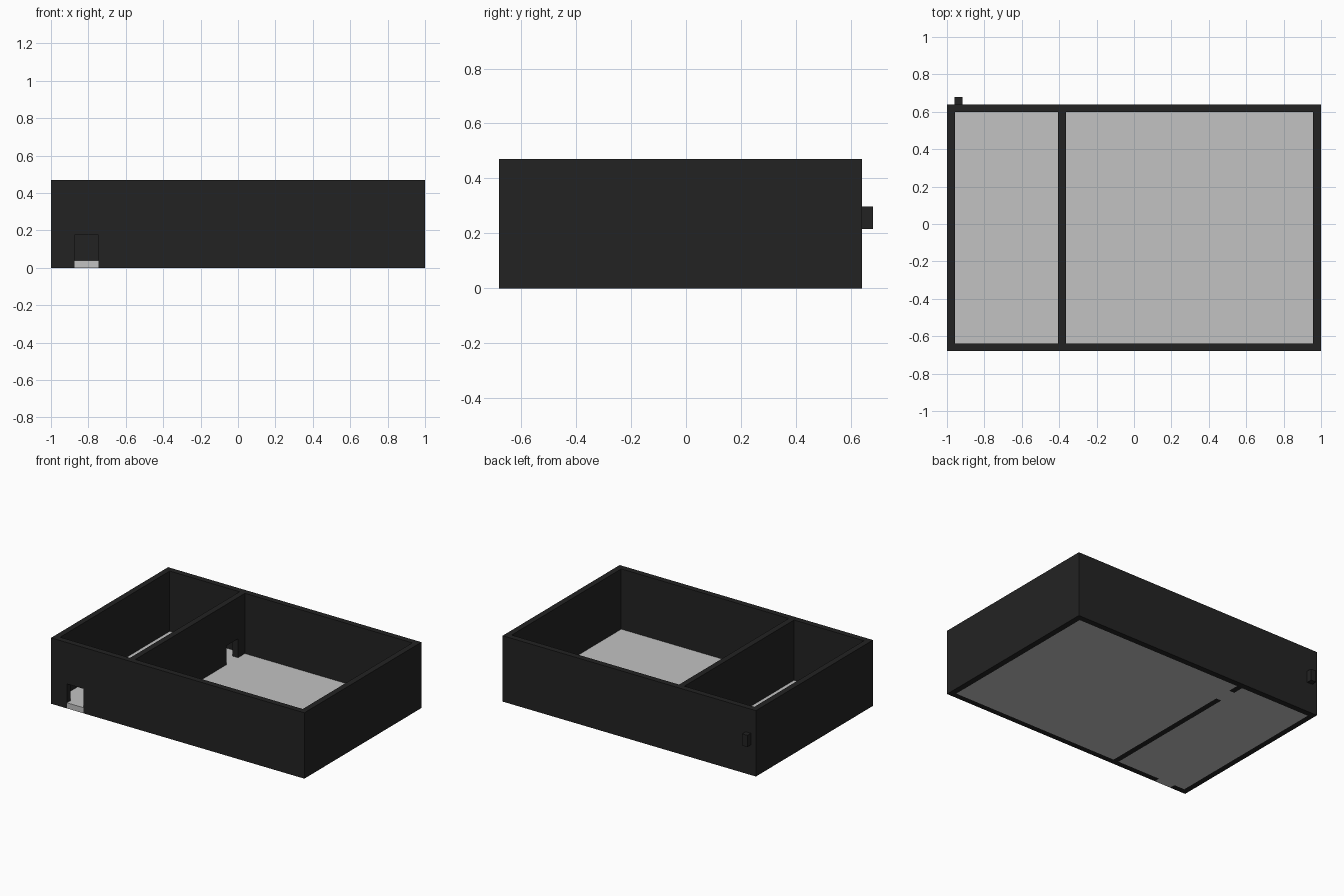
import bpy
import bmesh
from mathutils import Vector

if "Cube" in bpy.data.objects:
    bpy.data.objects.remove(bpy.data.objects["Cube"], do_unlink=True)


def make_material(name, value):
    mat = bpy.data.materials.new(name)
    colour = (value, value, value, 1.0)
    mat.diffuse_color = colour
    mat.use_nodes = True
    bsdf = next(n for n in mat.node_tree.nodes if n.type == 'BSDF_PRINCIPLED')
    bsdf.inputs["Base Color"].default_value = colour
    return mat


charcoal = make_material("charcoal", 0.0165)
light_grey = make_material("light grey", 0.54)

# Shared dimensions
X0, X1 = -1.0, 1.0
Y0, Y1 = -0.68, 0.64
H = 0.47             # wall height
T = 0.042            # wall thickness
FLOOR = 0.04         # floor thickness
DOOR_H = 0.175
DIV0, DIV1 = -0.406, -0.364      # divider faces
FRONT_DOOR = (-0.875, -0.745)    # along x
INNER_DOOR = (0.39, 0.52)        # along y


def extrude(name, points, direction, mat):
    """Extrude a flat outline along a vector into a closed solid."""
    bm = bmesh.new()
    face = bm.faces.new([bm.verts.new(p) for p in points])
    ext = bmesh.ops.extrude_face_region(bm, geom=[face])
    verts = [g for g in ext["geom"] if isinstance(g, bmesh.types.BMVert)]
    bmesh.ops.translate(bm, verts=verts, vec=Vector(direction))
    bmesh.ops.recalc_face_normals(bm, faces=bm.faces)
    mesh = bpy.data.meshes.new(name)
    bm.to_mesh(mesh)
    bm.free()
    mesh.materials.append(mat)
    obj = bpy.data.objects.new(name, mesh)
    bpy.context.collection.objects.link(obj)
    return obj


def box(name, x, y, z, mat):
    points = [(x[0], y[0], z[0]), (x[1], y[0], z[0]),
              (x[1], y[1], z[0]), (x[0], y[1], z[0])]
    return extrude(name, points, (0, 0, z[1] - z[0]), mat)


def wall_outline(start, end, door):
    """Wall elevation with a doorway notched up from the ground."""
    a, b = door
    return [(start, 0), (a, 0), (a, DOOR_H), (b, DOOR_H), (b, 0),
            (end, 0), (end, H), (start, H)]


# Outer walls
extrude("front_wall", [(u, Y0, z) for u, z in wall_outline(X0, X1, FRONT_DOOR)],
        (0, T, 0), charcoal)
box("back_wall", (X0, X1), (Y1 - T, Y1), (0, H), charcoal)
box("right_wall", (X0, X0 + T), (Y0 + T, Y1 - T), (0, H), charcoal)
box("left_wall", (X1 - T, X1), (Y0 + T, Y1 - T), (0, H), charcoal)

# Dividing wall with inner doorway
extrude("divider_wall",
        [(DIV0, u, z) for u, z in wall_outline(Y0 + T, Y1 - T, INNER_DOOR)],
        (DIV1 - DIV0, 0, 0), charcoal)

# Floor panels and the thresholds filling both doorways
inner_y = (Y0 + T, Y1 - T)
box("small_room_floor", (X0 + T, DIV0), inner_y, (0, FLOOR), light_grey)
box("large_room_floor", (DIV1, X1 - T), inner_y, (0, FLOOR), light_grey)
box("front_threshold", FRONT_DOOR, (Y0, Y0 + T), (0, FLOOR), light_grey)
box("inner_threshold", (DIV0, DIV1), INNER_DOOR, (0, FLOOR), light_grey)

# Small block on the outside of the back wall
box("back_block", (-0.96, -0.918), (Y1, 0.68), (0.215, 0.298), charcoal)
